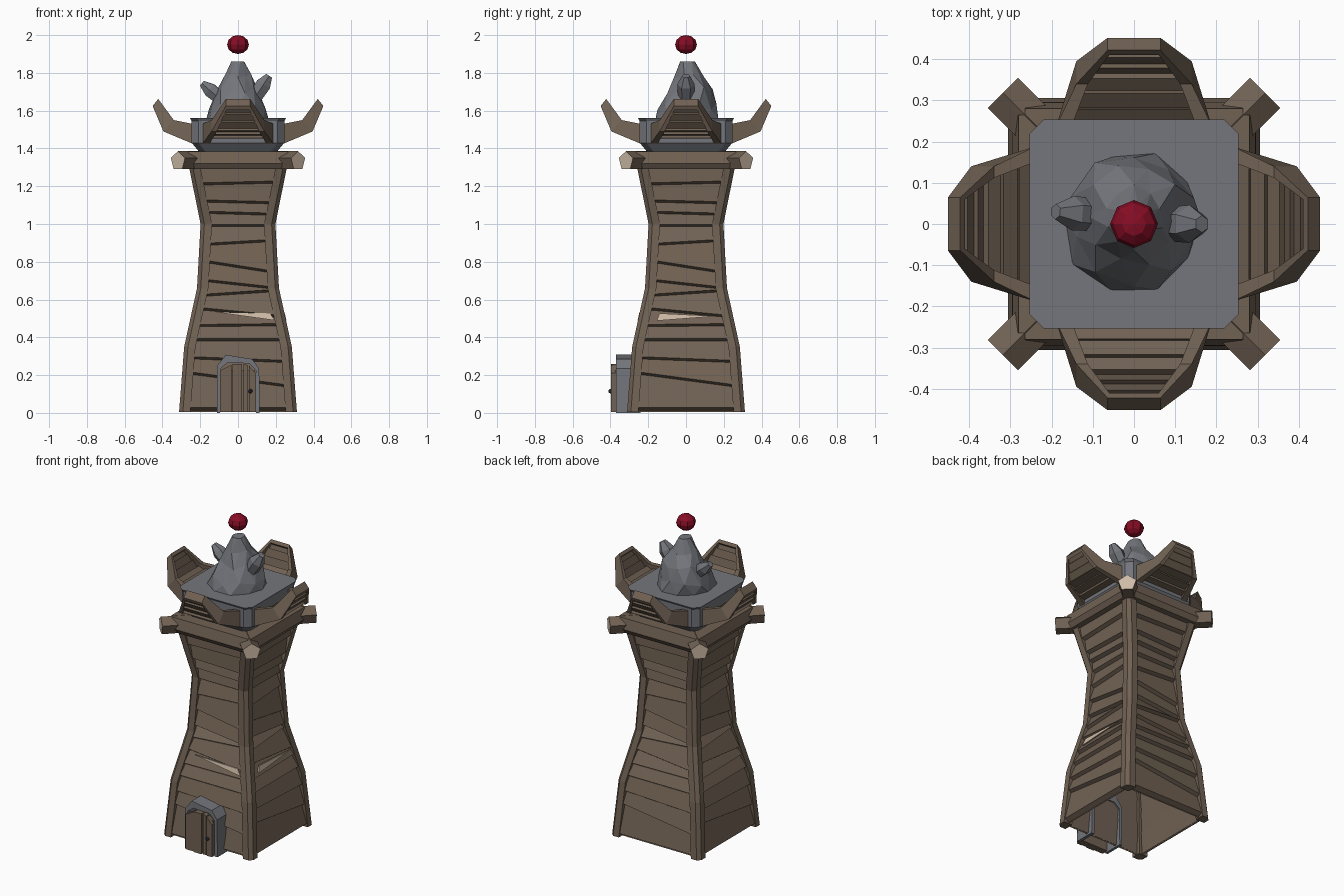
import bpy, bmesh, math, random
from mathutils import Matrix, Vector

if "Cube" in bpy.data.objects:
    bpy.data.objects.remove(bpy.data.objects["Cube"])

random.seed(4)


def material(name, col):
    m = bpy.data.materials.new(name)
    m.diffuse_color = (*col, 1)
    m.use_nodes = True
    m.node_tree.nodes["Principled BSDF"].inputs["Base Color"].default_value = m.diffuse_color
    return m


WOOD = material("brown_wood", (0.165, 0.122, 0.088))
CUT = material("cut_wood", (0.62, 0.50, 0.38))
STONE = material("grey_stone", (0.175, 0.18, 0.20))
RED = material("dark_red", (0.24, 0.004, 0.018))
IRON = material("dark_iron", (0.03, 0.035, 0.06))


def finish(name, bm, mats):
    bmesh.ops.recalc_face_normals(bm, faces=bm.faces)
    me = bpy.data.meshes.new(name)
    bm.to_mesh(me)
    bm.free()
    for m in mats:
        me.materials.append(m)
    ob = bpy.data.objects.new(name, me)
    bpy.context.collection.objects.link(ob)
    return ob


def loft(bm, rings, caps=True, cap_mat=0):
    """Skin a list of closed rings."""
    vs = [[bm.verts.new(p) for p in r] for r in rings]
    n = len(vs[0])
    for a, b in zip(vs, vs[1:]):
        for i in range(n):
            bm.faces.new((a[i], a[(i + 1) % n], b[(i + 1) % n], b[i]))
    if caps:
        bm.faces.new(vs[0])
        bm.faces.new(vs[-1]).material_index = cap_mat


def turn(bm, k):
    bmesh.ops.rotate(bm, verts=bm.verts, matrix=Matrix.Rotation(k * math.pi / 2, 3, 'Z'))
    return bm


def box(bm, x0, x1, y0, y1, z0, z1):
    loft(bm, [[(x0, y0, z), (x1, y0, z), (x1, y1, z), (x0, y1, z)] for z in (z0, z1)])


# Tower outline: (height, half width)
PROFILE = [(0.005, 0.312), (0.35, 0.285), (0.66, 0.217), (1.0, 0.198), (1.33, 0.265)]


def half(z):
    for (a, ha), (b, hb) in zip(PROFILE, PROFILE[1:]):
        if z <= b:
            break
    return ha + (hb - ha) * (z - a) / (b - a)


# Inner wall, open at the bottom
bm = bmesh.new()
loft(bm, [[(sx * (h - .035), sy * (h - .035), z) for sx, sy in ((-1, -1), (1, -1), (1, 1), (-1, 1))]
          for z, h in PROFILE], caps=False)
finish("inner_wall", bm, [WOOD])

# Overlapping slanted planks: lower edge height at left and right end
EDGES = [(.01, .01), (.20, .13), (.28, .26), (.375, .375), (.45, .455), (.54, .50), (.61, .635),
         (.69, .65), (.79, .735), (.88, .90), (.98, .98), (1.05, 1.04), (1.11, 1.10), (1.2, 1.21), (1.31, 1.31)]
POST = [(0, -.06), (0, -.02), (-.02, 0), (-.06, 0), (-.06, -.06)]
for k in range(4):
    bm = bmesh.new()
    for low, top in zip(EDGES, EDGES[1:]):
        rings = []
        for s, z, zt in ((-1, low[0], top[0]), (1, low[1], top[1])):
            pts = ((z, .04), (z + .018, .004), (zt + .006, .024), (zt + .006, .045))
            rings.append([(s * (half(q) - .035), -(half(q) - off), q) for q, off in pts])
        loft(bm, rings)
    finish("wall_planks", turn(bm, k), [WOOD])

    # Corner post
    bm = bmesh.new()
    loft(bm, [[(h + dx, h + dy, z) for dx, dy in POST] for z, h in PROFILE])
    finish("corner_post", turn(bm, k), [WOOD])

    # Diagonal five-sided beam stub with a pale cut end
    bm = bmesh.new()
    rings = []
    for d in (0.18, 0.318):
        ring = []
        for i in range(5):
            a = i * math.tau / 5
            u, z = .055 * math.sin(a), 1.333 + .053 * math.cos(a)
            ring.append((d + u * .707, d - u * .707, z))
        rings.append(ring)
    loft(bm, rings, cap_mat=1)
    finish("corner_beam", turn(bm, k), [WOOD, CUT])

    # Straight beam under the platform
    bm = bmesh.new()
    sec = [(-.20, 1.29), (-.275, 1.29), (-.295, 1.32), (-.28, 1.385), (-.20, 1.385)]
    loft(bm, [[(x, y, z) for y, z in sec] for x in (-.265, .265)])
    finish("side_beam", turn(bm, k), [WOOD])

# Splintered pale wood on the front and right side
for k, tri in ((0, [(-.13, .535), (.17, .527), (.195, .49)]), (1, [(-.155, .488), (-.14, .527), (.16, .512)])):
    bm = bmesh.new()
    loft(bm, [[(x, -half(z) + o, z) for x, z in tri] for o in (.006, -.002)])
    finish("splinter", turn(bm, k), [CUT])

# Stone platform with cut corners
bm = bmesh.new()
rings = []
for z, h in ((1.375, .20), (1.43, .245), (1.545, .245), (1.56, .254)):
    c = h - .035
    rings.append([(h, -c, z), (h, c, z), (c, h, z), (-c, h, z), (-h, c, z), (-h, -c, z), (-c, -h, z), (c, -h, z)])
loft(bm, rings)
finish("stone_platform", bm, [STONE])

# Upturned eaves: (lower reach, lower z, upper reach, upper z, half width)
STATIONS = [(.24, 1.425, .24, 1.53, .188), (.395, 1.49, .34, 1.55, .14), (.452, 1.625, .422, 1.662, .064)]


def eave(t, u, side):
    i = min(int(t), 1)
    f = t - i
    a = [p + (q - p) * f for p, q in zip(STATIONS[i], STATIONS[i + 1])]
    return Vector((side * a[4], -(a[0] + (a[2] - a[0]) * u), a[1] + (a[3] - a[1]) * u))


def eave_ring(t, u0, u1, s0, s1):
    return [eave(t, u0, s0), eave(t, u0, s1), eave(t, u1, s1), eave(t, u1, s0)]


for k in range(4):
    bm = bmesh.new()
    cuts = [0, .34, .67, 1, 1.33, 1.66, 1.95]
    for t0, t1 in zip(cuts, cuts[1:]):      # stepped planks
        loft(bm, [eave_ring(t0, .25, .55, -.9, .9), eave_ring(t1, .08, .75, -.9, .9)])
    for s in (-1, 1):                       # edge rims
        loft(bm, [eave_ring(t, 0, 1, s * .8, s) for t in (0, 1, 2)])
    loft(bm, [eave_ring(t, 0, 1, -1, 1) for t in (1.85, 2)])
    finish("upturned_eave", turn(bm, k), [WOOD])

# Faceted rock
bm = bmesh.new()
N = 10
rings = []
for j, (z, rx, ry, cy) in enumerate(((1.555, .175, .175, .012), (1.62, .155, .158, .015), (1.71, .115, .12, .02),
                                     (1.79, .07, .075, .015), (1.86, .035, .04, .01))):
    ring = []
    for i in range(N):
        a = (i + .5 * (j % 2)) * math.tau / N
        f = random.uniform(.88, 1.08)
        ring.append((rx * f * math.cos(a), cy + ry * f * math.sin(a),
                     z + (random.uniform(-.02, .02) if 0 < j < 4 else 0)))
    rings.append(ring)
loft(bm, rings)
bmesh.ops.triangulate(bm, faces=[f for f in bm.faces if len(f.verts) == 4])
finish("rock", bm, [STONE])

# Two rock knobs
for name, a, b, r in (("left_rock_knob", (-.07, .02, 1.645), (-.19, .03, 1.745), .042),
                      ("right_rock_knob", (.08, .0, 1.655), (.165, 0, 1.785), .046)):
    a, b = Vector(a), Vector(b)
    q = (b - a).to_track_quat('Z', 'Y')
    bm = bmesh.new()
    loft(bm, [[a.lerp(b, t) + q @ Vector((r * f * math.cos(i * math.tau / 6), r * f * math.sin(i * math.tau / 6), 0))
               for i in range(6)] for t, f in ((0, .9), (.65, 1.0), (1, .45))])
    finish(name, bm, [STONE])

# Floating gem
bm = bmesh.new()
bmesh.ops.create_uvsphere(bm, u_segments=8, v_segments=6, radius=1,
                          matrix=Matrix.Translation((0, 0, 1.95)) @ Matrix.Diagonal((.058, .058, .05, 1)))
finish("floating_gem", bm, [RED])

# Stone door arch
bm = bmesh.new()
outer = [(-.112, 0), (-.11, .25), (-.065, .308), (.075, .285), (.112, .235), (.115, 0)]
inner = [(-.095, 0), (-.093, .235), (-.055, .265), (.06, .262), (.094, .225), (.096, 0)]
loft(bm, [[(ox, -.37, oz), (ox, -.24, oz), (ix, -.24, iz), (ix, -.37, iz)]
          for (ox, oz), (ix, iz) in zip(outer, inner)])
finish("door_arch", bm, [STONE])

# Plank door
bm = bmesh.new()
for x0, x1, za, zb, y in ((-.094, -.035, .225, .255, -.392), (-.03, .022, .26, .26, -.398),
                          (.028, .052, .26, .252, -.392), (.057, .094, .25, .21, -.396)):
    loft(bm, [[(x0, v, .005), (x1, v, .005), (x1, v, zb), (x0, v, za)] for v in (y, -.36)])
box(bm, -.09, .09, -.375, -.35, .005, .225)
finish("door", bm, [WOOD])

# Door knob
bm = bmesh.new()
bmesh.ops.create_icosphere(bm, subdivisions=1, radius=.013, matrix=Matrix.Translation((.066, -.4, .115)))
finish("door_knob", bm, [IRON])
